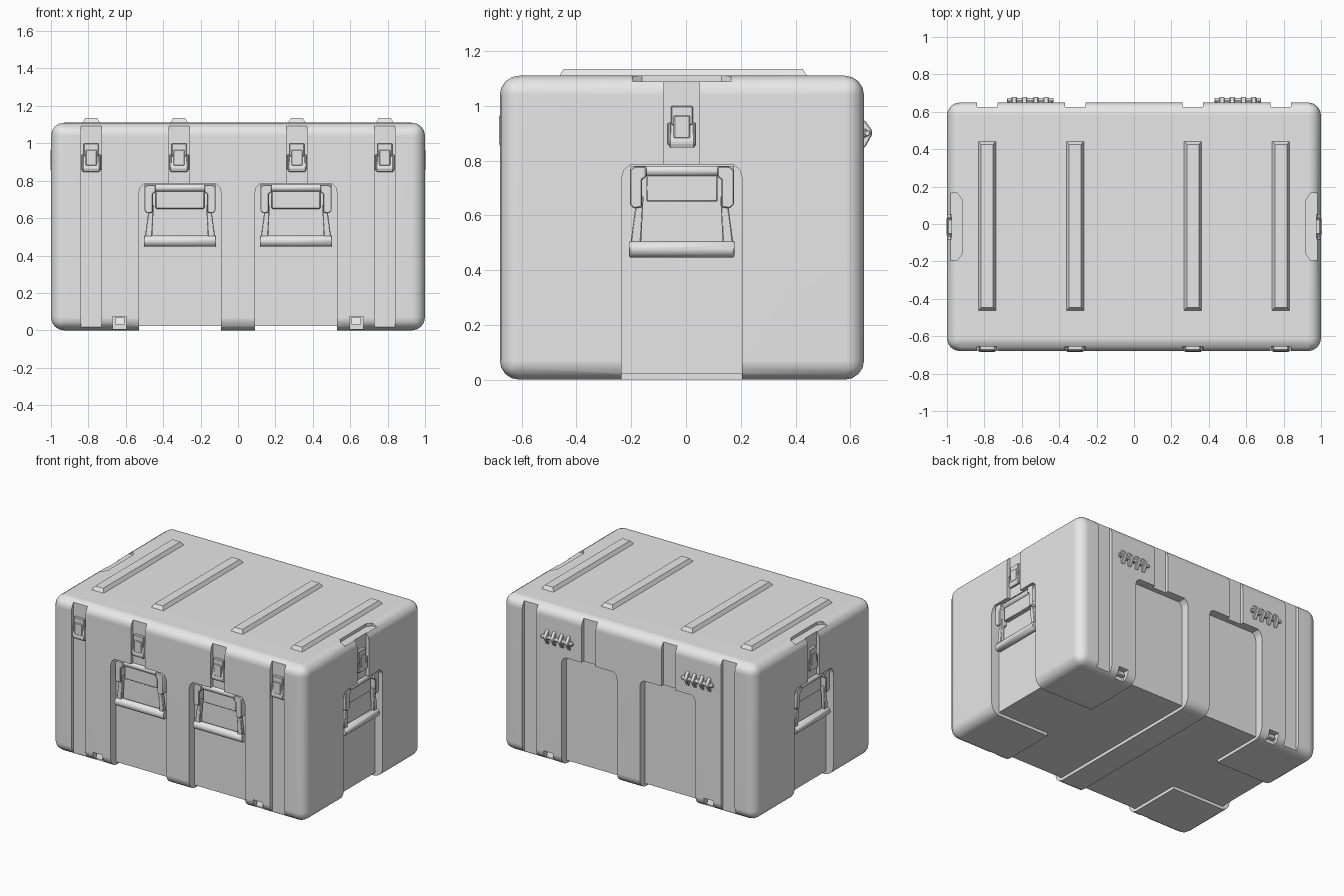
import bpy
import bmesh
from math import pi, cos, sin
from mathutils import Matrix, Vector

if "Cube" in bpy.data.objects:
    bpy.data.objects.remove(bpy.data.objects["Cube"], do_unlink=True)

grey = bpy.data.materials.new("case_grey")
grey.use_nodes = True
grey.diffuse_color = (0.8, 0.8, 0.8, 1)
grey.node_tree.nodes["Principled BSDF"].inputs["Base Color"].default_value = grey.diffuse_color

HALF_X, FRONT, BACK, MID, TOP = 1.0, -0.68, 0.65, -0.015, 1.11
PANEL_DEPTH, CHANNEL_DEPTH = 0.06, 0.025
PANEL_X, SIDES = 0.31, (-1, 1)
RIB_X = (-0.785, -0.315, 0.315, 0.785)


# ---- helpers ----
def prism(bm, pts, axis, a, b):
    """Extrude a 2D outline along an axis from a to b."""
    place = {"x": lambda p, t: (t, p[0], p[1]),
             "y": lambda p, t: (p[0], t, p[1]),
             "z": lambda p, t: (p[0], p[1], t)}[axis]
    ends = [[bm.verts.new(place(p, t)) for p in pts] for t in (a, b)]
    n = len(pts)
    bm.faces.new(ends[0])
    bm.faces.new(ends[1][::-1])
    for i in range(n):
        j = (i + 1) % n
        bm.faces.new((ends[0][j], ends[0][i], ends[1][i], ends[1][j]))


def rect(u0, u1, v0, v1):
    return [(u0, v0), (u1, v0), (u1, v1), (u0, v1)]


def circle(u, v, r, n=12):
    return [(u + r * cos(2 * pi * i / n), v + r * sin(2 * pi * i / n)) for i in range(n)]


def flip(pts):
    return [(-u, v) for u, v in pts]


def make(name, build, matrix=Matrix(), bevel=0.0):
    bm = bmesh.new()
    build(bm)
    bm.transform(matrix)
    bmesh.ops.recalc_face_normals(bm, faces=bm.faces)
    mesh = bpy.data.meshes.new(name)
    bm.to_mesh(mesh)
    bm.free()
    mesh.materials.append(grey)
    obj = bpy.data.objects.new(name, mesh)
    bpy.context.collection.objects.link(obj)
    if bevel:
        mod = obj.modifiers.new("edge", "BEVEL")
        mod.width, mod.segments, mod.limit_method = bevel, 1, "ANGLE"
    return obj


def activate(obj):
    bpy.ops.object.select_all(action="DESELECT")
    obj.select_set(True)
    bpy.context.view_layer.objects.active = obj


def smooth(obj, angle=0.6):
    activate(obj)
    bpy.ops.object.shade_smooth_by_angle(angle=angle)


def on_face(face, u=0.0):
    """Move a part built facing -y, with the case face at y = 0, onto a case face."""
    origin, turn = {"front": ((u, FRONT, 0), 0), "back": ((u, BACK, 0), pi),
                    "left": ((HALF_X, MID, 0), pi / 2),
                    "right": ((-HALF_X, MID, 0), -pi / 2)}[face]
    return Matrix.Translation(Vector(origin)) @ Matrix.Rotation(turn, 4, "Z")


# ---- case body ----
case = make("case_body", lambda bm: prism(bm, rect(-HALF_X, HALF_X, FRONT, BACK), "z", 0, TOP))
mod = case.modifiers.new("round", "BEVEL")
mod.width, mod.segments = 0.07, 4
activate(case)
bpy.ops.object.modifier_apply(modifier="round")


def cut(build, matrix=Matrix()):
    cutter = make("cutter", build, matrix)
    cutter.hide_render = True
    mod = case.modifiers.new("cut", "BOOLEAN")
    mod.operation, mod.solver, mod.object = "DIFFERENCE", "EXACT", cutter
    activate(case)
    bpy.ops.object.modifier_apply(modifier="cut")
    bpy.data.objects.remove(cutter, do_unlink=True)


# ---- recesses in the walls ----
def panel(bm):
    half = [(0.22, -0.1), (0.22, 0.735), (0.212, 0.765), (0.19, 0.785)]
    prism(bm, half + flip(half)[::-1], "y", -0.1, PANEL_DEPTH)


def channel(half_width, low):
    return lambda bm: prism(bm, rect(-half_width, half_width, low, TOP + 0.1), "y", -0.1, CHANNEL_DEPTH)


def foot_notch(bm):
    prism(bm, rect(-0.038, 0.038, -0.1, 0.075), "y", -0.1, 0.045)


for face in ("front", "back"):
    for s in SIDES:
        cut(panel, on_face(face, s * PANEL_X))
        cut(channel(0.055, 0.7), on_face(face, s * 0.315))
        cut(channel(0.055, -0.1), on_face(face, s * 0.785))
        cut(foot_notch, on_face(face, s * 0.633))
for face in ("left", "right"):
    cut(panel, on_face(face))
    cut(channel(0.065, 0.7), on_face(face))

# ---- underside channels and the dips in the lid ends ----
for s in SIDES:
    cut(lambda bm: prism(bm, rect(s * PANEL_X - 0.22, s * PANEL_X + 0.22, -1, 1), "z", -0.1, 0.022))
    x0, x1 = sorted((s * 0.52, s * 1.1))
    cut(lambda bm: prism(bm, rect(x0, x1, MID - 0.22, MID + 0.22), "z", -0.1, 0.022))
    dip = [(s * 1.1, MID - 0.18), (s * 0.945, MID - 0.18), (s * 0.92, MID - 0.145),
           (s * 0.92, MID + 0.145), (s * 0.945, MID + 0.18), (s * 1.1, MID + 0.18)]
    cut(lambda bm: prism(bm, dip, "z", 1.088, 1.2))
smooth(case)
mod = case.modifiers.new("normals", "WEIGHTED_NORMAL")
mod.keep_sharp = True


# ---- lid ribs ----
def rib(bm):
    low, high = [[bm.verts.new((u, v, z)) for u, v in rect(-w, w, -l, l)]
                 for w, l, z in ((0.053, 0.458, TOP - 0.01), (0.032, 0.436, 1.135))]
    bm.faces.new(high)
    bm.faces.new(low[::-1])
    for i in range(4):
        j = (i + 1) % 4
        bm.faces.new((low[i], low[j], high[j], high[i]))


for x in RIB_X:
    make("lid_rib", rib, Matrix.Translation((x, MID + 0.005, 0)))


# ---- latches ----
def latch(bm):
    prism(bm, rect(-0.04, 0.04, 0.93, 1.0), "y", 0.004, 0.03)
    prism(bm, rect(-0.03, 0.03, 0.88, 0.965), "y", -0.003, 0.03)
    lever = [(0.03, 0.86), (0.004, 0.845), (-0.004, 0.865), (0.01, 0.935), (0.03, 0.935)]
    prism(bm, lever, "x", -0.046, 0.046)
    for s in SIDES:
        prism(bm, rect(s * 0.046 - 0.006, s * 0.046 + 0.006, 0.855, 0.94), "y", 0.0, 0.03)


# ---- hinged carrying handles ----
def handle(bm):
    prism(bm, circle(0.03, 0.477, 0.03), "x", -0.193, 0.193)
    prism(bm, circle(0.035, 0.762, 0.02), "x", -0.19, 0.19)
    prism(bm, rect(-0.13, 0.13, 0.65, 0.75), "y", 0.03, 0.065)
    arm = [(0.19, 0.48), (0.165, 0.67), (0.14, 0.67), (0.15, 0.48)]
    clip = [(0.19, 0.64), (0.19, 0.765), (0.175, 0.778), (0.13, 0.778), (0.13, 0.74),
            (0.145, 0.73), (0.145, 0.63), (0.175, 0.625)]
    for mirror in (list, flip):
        prism(bm, mirror(arm), "y", 0.018, 0.045)
        prism(bm, mirror(clip), "y", 0.004, 0.065)


for x in RIB_X:
    make("front_latch", latch, on_face("front", x), 0.004)
for s in SIDES:
    smooth(make("front_handle", handle, on_face("front", s * PANEL_X), 0.004))
for face in ("left", "right"):
    make(face + "_latch", latch, on_face(face), 0.004)
    smooth(make(face + "_handle", handle, on_face(face), 0.004))


# ---- back hinges: a pin with pointed knuckles ----
def hinge(bm):
    prism(bm, circle(-0.012, 0.9, 0.013, 8), "x", -0.125, 0.125)
    prism(bm, rect(-0.115, 0.115, 0.885, 0.915), "y", -0.01, 0.01)
    leaf = [(0.01, 0.845), (-0.005, 0.85), (-0.03, 0.895), (-0.03, 0.91), (-0.005, 0.945), (0.01, 0.95)]
    for u in (-0.085, -0.03, 0.03, 0.085):
        prism(bm, leaf, "x", u - 0.014, u + 0.014)


# ---- foot catches ----
def foot_catch(bm):
    prism(bm, [(0.05, 0.03), (0.015, 0.03), (0.03, 0.068), (0.05, 0.068)], "x", -0.025, 0.025)


for s in SIDES:
    make("back_hinge", hinge, on_face("back", s * 0.555), 0.004)
    for face in ("front", "back"):
        make(face + "_foot_catch", foot_catch, on_face(face, s * 0.633))
